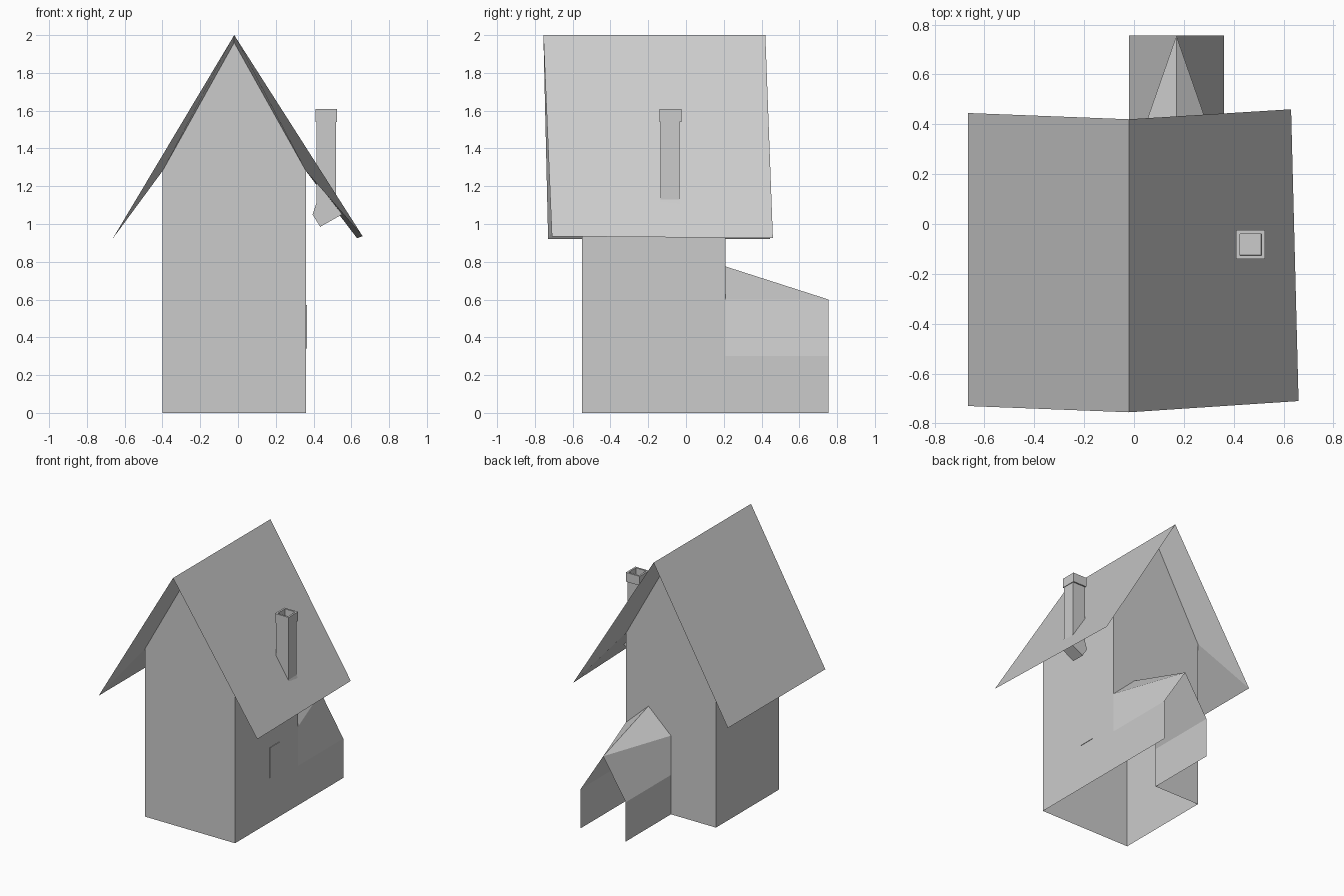
import bpy, bmesh
from mathutils import Matrix, Vector

cube = bpy.data.objects.get("Cube")
if cube:
    bpy.data.objects.remove(cube, do_unlink=True)

grey = bpy.data.materials.new("plain_grey")
grey.use_nodes = True
COLOUR = (0.6, 0.6, 0.6, 1)
grey.diffuse_color = COLOUR
grey.node_tree.nodes["Principled BSDF"].inputs["Base Color"].default_value = COLOUR


def add_object(name, bm):
    bmesh.ops.remove_doubles(bm, verts=bm.verts, dist=0.0001)
    bmesh.ops.recalc_face_normals(bm, faces=bm.faces)
    mesh = bpy.data.meshes.new(name)
    bm.to_mesh(mesh)
    bm.free()
    mesh.materials.append(grey)
    ob = bpy.data.objects.new(name, mesh)
    bpy.context.collection.objects.link(ob)
    return ob


def from_faces(name, faces):
    bm = bmesh.new()
    for face in faces:
        bm.faces.new([bm.verts.new(p) for p in face])
    return add_object(name, bm)


def box(bm, low, high):
    low, high = Vector(low), Vector(high)
    size = Matrix.Diagonal((*(high - low), 1))
    bmesh.ops.create_cube(bm, size=1, matrix=Matrix.Translation((low + high) / 2) @ size)


# Main dimensions
LEFT, MID, RIGHT = -0.40, -0.02, 0.36
FRONT, BACK, REAR = -0.55, 0.21, 0.755
WALL_TOP, PEAK = 1.28, 1.96
PORCH_X, PORCH_LOW, PORCH_HIGH, PORCH_PEAK = 0.17, 0.30, 0.60, 0.775

# House walls, open underneath and towards the rear porch
gable = [(RIGHT, WALL_TOP), (MID, PEAK), (LEFT, WALL_TOP)]
doorway = [(LEFT, 0), (MID, 0), (MID, PORCH_HIGH), (PORCH_X, PORCH_PEAK), (RIGHT, PORCH_HIGH)]
walls = [
    [(x, FRONT, z) for x, z in [(LEFT, 0), (RIGHT, 0)] + gable],
    [(x, BACK, z) for x, z in doorway + gable],
]
for x in (LEFT, RIGHT):
    walls.append([(x, FRONT, 0), (x, BACK, 0), (x, BACK, WALL_TOP), (x, FRONT, WALL_TOP)])
from_faces("house_walls", walls)

# Roof: two slopes whose undersides flare in to the wall tops
ridge = [(MID, -0.755, 2), (MID, 0.42, 2)]
eaves = {
    LEFT: [(-0.665, -0.73, 0.92), (-0.665, 0.445, 0.92)],
    RIGHT: [(0.66, -0.71, 0.935), (0.63, 0.46, 0.925)],
}
roof = []
for x, eave in eaves.items():
    roof.append([ridge[0], ridge[1], eave[1], eave[0]])
    roof.append([eave[0], eave[1], (x, BACK, WALL_TOP), (x, FRONT, WALL_TOP)])
    for i, y in enumerate((FRONT, BACK)):
        roof.append([ridge[i], eave[i], (x, y, WALL_TOP), (MID, y, PEAK)])
from_faces("roof", roof)

# Rear porch: two side walls and a folded roof, open at the end
apex = (PORCH_X, REAR, PORCH_HIGH)
porch = []
for x in (MID, RIGHT):
    low_out, low_in = (x, REAR, PORCH_LOW), (x, BACK, PORCH_LOW)
    high_in = (x, BACK, PORCH_HIGH)
    porch.append([(x, BACK, 0), (x, REAR, 0), low_out, low_in])
    porch.append([low_in, low_out, apex, high_in])
    porch.append([high_in, apex, (PORCH_X, BACK, PORCH_PEAK)])
from_faces("rear_porch", porch)

# Chimney pipe with an elbow below the roof
profile = [(0.415, 1.55), (0.415, 1.11), (0.395, 1.05), (0.435, 0.985),
           (0.55, 1.05), (0.52, 1.13), (0.52, 1.55)]
bm = bmesh.new()
side = bm.faces.new([bm.verts.new((x, -0.135, z)) for x, z in profile])
grown = bmesh.ops.extrude_face_region(bm, geom=[side])
bmesh.ops.translate(bm, vec=(0, 0.1, 0),
                    verts=[v for v in grown["geom"] if isinstance(v, bmesh.types.BMVert)])
add_object("chimney_pipe", bm)

# Chimney cap with a sunken opening
bm = bmesh.new()
box(bm, (0.41, -0.14, 1.54), (0.525, -0.025, 1.61))
top = max(bm.faces, key=lambda f: f.calc_center_median().z)
bmesh.ops.inset_individual(bm, faces=[top], thickness=0.02)
bmesh.ops.inset_individual(bm, faces=[top], thickness=0.001, depth=-0.05)
add_object("chimney_cap", bm)

# Side window plate
bm = bmesh.new()
box(bm, (RIGHT - 0.002, -0.135, 0.34), (RIGHT + 0.004, -0.015, 0.57))
add_object("side_window", bm)
